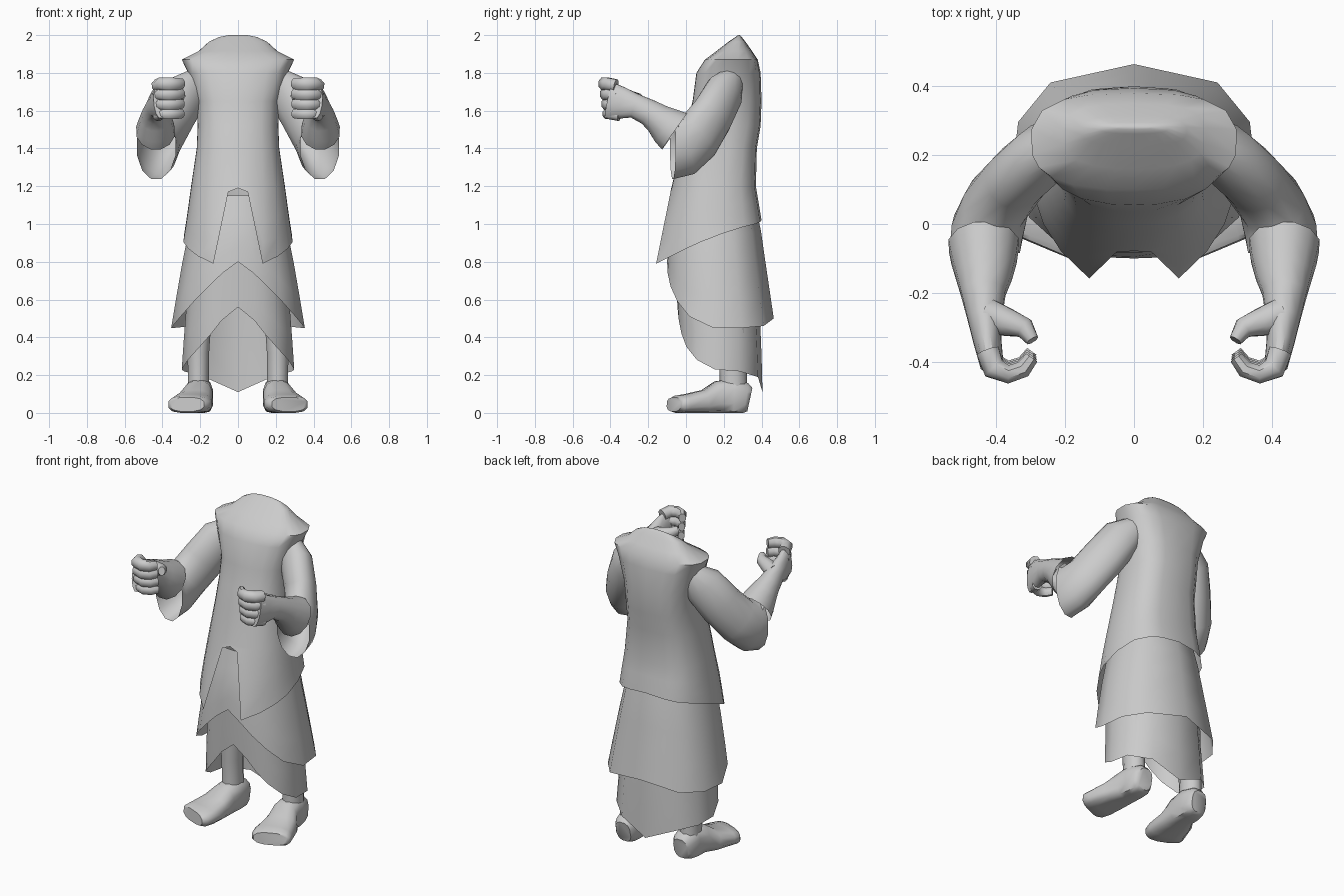
import bpy, bmesh, math
from mathutils import Vector

cube = bpy.data.objects.get("Cube")
if cube:
    bpy.data.objects.remove(cube, do_unlink=True)

GREY = (0.6, 0.6, 0.6, 1)
mat = bpy.data.materials.new("plain grey")
mat.use_nodes = True
mat.diffuse_color = GREY
mat.node_tree.nodes["Principled BSDF"].inputs["Base Color"].default_value = GREY


def lerp_table(table, key):
    """Interpolate rows (key, values...) sorted by rising key."""
    if key <= table[0][0]:
        return table[0][1:]
    for a, b in zip(table, table[1:]):
        if key <= b[0]:
            t = (key - a[0]) / (b[0] - a[0])
            return [p + (q - p) * t for p, q in zip(a[1:], b[1:])]
    return table[-1][1:]


def rounded(angle, power):
    """Cosine and sine of an angle, squared off when power is under one."""
    return [math.copysign(abs(f) ** power, f) for f in (math.cos(angle), math.sin(angle))]


def skin(name, rings, caps=(False, False), angle=50):
    """Join equal closed rings of points into one smooth-shaded surface."""
    bm = bmesh.new()
    loops = [[bm.verts.new(p) for p in ring] for ring in rings]
    n = len(loops[0])
    for a, b in zip(loops, loops[1:]):
        for i in range(n):
            j = (i + 1) % n
            bm.faces.new((a[i], a[j], b[j], b[i]))
    for use, loop in zip(caps, (loops[0], loops[-1])):
        if use:
            bm.faces.new(loop)
    bmesh.ops.recalc_face_normals(bm, faces=bm.faces)
    mesh = bpy.data.meshes.new(name)
    bm.to_mesh(mesh)
    bm.free()
    mesh.materials.append(mat)
    obj = bpy.data.objects.new(name, mesh)
    bpy.context.collection.objects.link(obj)
    bpy.ops.object.select_all(action='DESELECT')
    obj.select_set(True)
    bpy.context.view_layer.objects.active = obj
    bpy.ops.object.shade_smooth_by_angle(angle=math.radians(angle))


def garment(name, profile, hem, waist, back_power, cap=False):
    """Profile rows: z, half width, front y, back y, front power. Hem rows: degrees, z."""
    degs = [h[0] for h in hem]
    degs += [-d for d in reversed(degs) if 0 < d < 180]
    low = profile[0][0]
    rings = []
    for row in profile:
        ring = []
        for d in degs:
            z = row[0]
            if z < waist:
                drop = lerp_table(hem, abs(d))[0]
                z = waist - (waist - z) / (waist - low) * (waist - drop)
            w, front, back, power = lerp_table(profile, z)
            c, s = rounded(math.radians(d), power if abs(d) < 90 else back_power)
            ring.append((w * s, (front + back) / 2 - (back - front) / 2 * c, z))
        rings.append(ring)
    skin(name, rings, (False, cap))


def tube(name, rows, side, sides=10, caps=(True, True), power=1.0):
    """Rows: x, y, z, half width, half height along a path, mirrored by side."""
    pts = [Vector(r[:3]) for r in rows]
    rings = []
    for i, r in enumerate(rows):
        t = (pts[min(i + 1, len(pts) - 1)] - pts[max(i - 1, 0)]).normalized()
        ref = Vector((0, 1, 0)) if abs(t.z) > 0.9 else Vector((0, 0, 1))
        u = t.cross(ref).normalized()
        v = u.cross(t)
        ring = []
        for k in range(sides):
            c, s = rounded(math.tau * (k + 0.5) / sides, power)
            p = pts[i] + u * c * r[3] + v * s * r[4]
            ring.append((p.x * side, p.y, max(p.z, 0)))
        rings.append(ring)
    skin(name, rings, caps)


# Sleeveless coat with split front tails and pointed shoulders
garment("coat",
        [(.79, .31, -.21, .42, 1.25), (.9, .295, -.175, .41, 1.15),
         (1.02, .275, -.135, .40, 1), (1.2, .25, -.075, .37, .9),
         (1.4, .22, -.03, .375, .8), (1.52, .215, .0, .395, .8),
         (1.65, .22, .035, .4, .8), (1.8, .265, .055, .395, .8),
         (1.87, .30, .1, .38, .75), (1.915, .21, .16, .35, .8),
         (1.965, .155, .225, .315, .8), (1.99, .1, .262, .295, .8),
         (2.0, .05, .275, .285, .8)],
        [(0, 1.19), (10, 1.17), (30, .79), (48, .83), (64, .87), (80, .905),
         (98, .95), (122, .985), (145, 1.0), (162, 1.01), (180, 1.02)],
        1.2, 0.7, True)

# Two layered skirts, each parted at the front
garment("outer_skirt",
        [(.45, .355, -.115, .472, .88), (.6, .33, -.11, .45, .88),
         (.8, .295, -.10, .42, .88), (.95, .265, -.09, .40, .9),
         (1.15, .22, -.04, .355, .9)],
        [(0, .80), (13, .74), (26, .67), (42, .59), (60, .51), (85, .45),
         (110, .45), (140, .46), (180, .5)], 1.15, 0.85)
garment("inner_skirt",
        [(.11, .305, -.02, .405, .75), (.3, .295, -.03, .40, .75),
         (.55, .275, -.045, .39, .75), (.9, .25, -.06, .37, .75)],
        [(0, .56), (12, .49), (23, .42), (38, .35), (60, .28), (85, .23),
         (110, .22), (150, .19), (180, .11)], .9, 0.75)

for label, side in (("left", 1), ("right", -1)):
    # Leg and shoe
    tube(label + "_leg",
         [(.21, .25, .1, .06, .075), (.21, .25, .2, .058, .072),
          (.21, .245, .32, .06, .075), (.2, .235, .6, .07, .08)], side)
    tube(label + "_shoe",
         [(.2, .338, .07, .05, .065), (.2, .315, .075, .068, .085),
          (.205, .25, .085, .075, .1), (.21, .17, .08, .08, .09),
          (.23, .1, .058, .1, .065), (.248, .0, .048, .116, .052),
          (.262, -.045, .044, .116, .048), (.27, -.064, .045, .1, .038)],
         side, 12, power=0.75)

    # Wide sleeve, open at the cuff
    tube(label + "_sleeve",
         [(.2, .245, 1.77, .06, .07), (.262, .205, 1.7, .09, .12),
          (.335, .14, 1.575, .092, .13), (.4, .06, 1.46, .097, .137),
          (.425, -.015, 1.408, .108, .158), (.433, -.07, 1.408, .106, .176)],
         side, 12, (True, False))

    # Forearm with a flared open cuff, narrowing to the wrist and palm
    tube(label + "_forearm",
         [(.437, -.06, 1.49, .105, .12), (.436, -.1, 1.518, .098, .108),
          (.436, -.15, 1.558, .084, .084), (.438, -.2, 1.592, .067, .072),
          (.434, -.27, 1.625, .052, .067), (.426, -.34, 1.64, .042, .087),
          (.413, -.41, 1.655, .035, .1)], side, 12, (False, True))

    # Fingers curled into an open grip, then the thumb
    for i, z in enumerate((1.742, 1.688, 1.635, 1.583)):
        r = .036 - .002 * i
        y = .006 * i
        tube(f"{label}_finger_{i + 1}",
             [(.425, -.37 + y, z - .01, r, r), (.407, -.42 + y, z, r, r),
              (.365, -.437 + y, z, r * .8, r), (.322, -.422 + y, z, r * .75, r * .95),
              (.297, -.388 + y, z, r * .6, r * .8)], side, 8)
    tube(label + "_thumb",
         [(.43, -.265, 1.645, .055, .05), (.37, -.285, 1.66, .044, .042),
          (.318, -.302, 1.675, .032, .034), (.295, -.338, 1.685, .02, .026)], side, 8)
